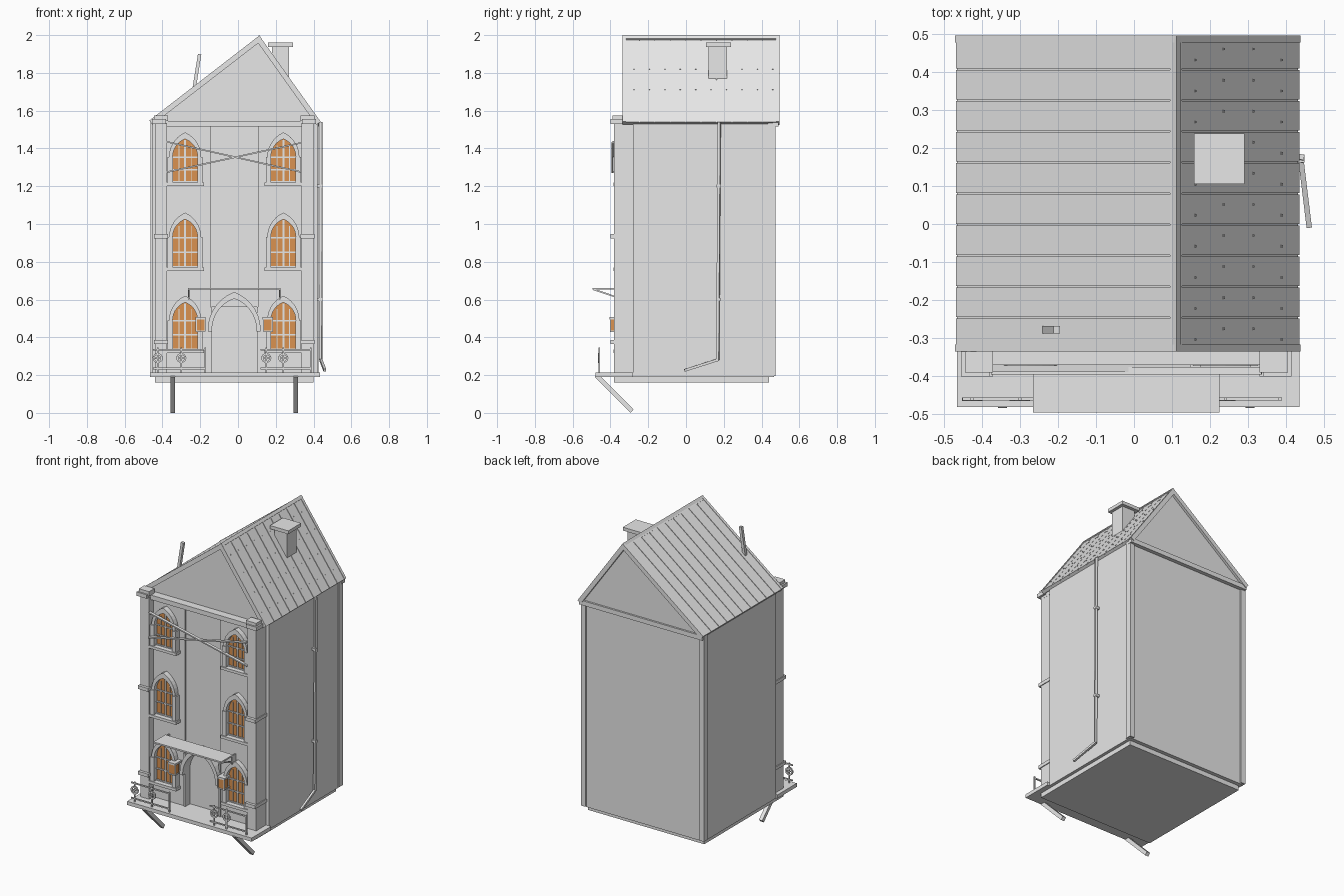
import bpy, bmesh, math
from mathutils import Vector, Matrix

if "Cube" in bpy.data.objects:
    bpy.data.objects.remove(bpy.data.objects["Cube"])


def material(name, rgb):
    m = bpy.data.materials.new(name)
    m.diffuse_color = (*rgb, 1)
    m.use_nodes = True
    m.node_tree.nodes["Principled BSDF"].inputs["Base Color"].default_value = m.diffuse_color
    return m


GREY = material("pale_grey", (0.8, 0.8, 0.8))
AMBER = material("amber_glass", (0.71, 0.29, 0.08))
CX = -0.02  # centre line of the facade


def finish(name, bm, mat=GREY):
    bmesh.ops.recalc_face_normals(bm, faces=bm.faces)
    me = bpy.data.meshes.new(name)
    bm.to_mesh(me)
    bm.free()
    me.materials.append(mat)
    ob = bpy.data.objects.new(name, me)
    bpy.context.collection.objects.link(ob)
    return ob


def box(bm, x0, x1, y0, y1, z0, z1):
    m = Matrix.Translation(((x0 + x1) / 2, (y0 + y1) / 2, (z0 + z1) / 2))
    bmesh.ops.create_cube(bm, size=1, matrix=m @ Matrix.Diagonal((x1 - x0, y1 - y0, z1 - z0, 1)))


def beam(bm, p, q, w, t):
    p, q = Vector(p), Vector(q)
    d = q - p
    m = Matrix.Translation((p + q) / 2) @ d.to_track_quat('Z', 'Y').to_matrix().to_4x4()
    bmesh.ops.create_cube(bm, size=1, matrix=m @ Matrix.Diagonal((w, t, d.length, 1)))


def prism(bm, pts, y0, y1):
    a = [bm.verts.new((x, y0, z)) for x, z in pts]
    b = [bm.verts.new((x, y1, z)) for x, z in pts]
    bm.faces.new(a)
    bm.faces.new(b[::-1])
    for i in range(len(a)):
        j = (i + 1) % len(a)
        bm.faces.new((a[i], b[i], b[j], a[j]))


def arch(cx, w, zb, zs, za, n=7):
    """Pointed arch outline, right foot to left foot."""
    h = za - zs
    r = (w * w + h * h) / (2 * w)
    end = math.atan2(h, r - w)
    half = [(w, zb)] if zb < zs else []
    half += [(w - r + r * math.cos(end * i / n), zs + r * math.sin(end * i / n)) for i in range(n)]
    return [(cx + x, z) for x, z in half] + [(cx, za)] + [(cx - x, z) for x, z in half[::-1]]


def part(name, *boxes):
    bm = bmesh.new()
    for b in boxes:
        box(bm, *b)
    return finish(name, bm)


# Main body, plinth and corner posts
part("house_body", (-0.455, 0.42, -0.28, 0.465, 0.19, 1.545))
part("plinth", (-0.44, 0.40, -0.38, 0.44, 0.16, 0.2))
part("rear_posts", (-0.462, -0.43, 0.435, 0.475, 0.195, 1.54), (0.395, 0.427, 0.435, 0.475, 0.195, 1.54))
part("rear_eave_beam", (-0.46, 0.43, 0.46, 0.49, 1.515, 1.545))

# Facade with a slightly recessed middle bay and a door niche
part("facade_wings", (-0.39, -0.145, -0.338, -0.27, 0.2, 1.53), (0.105, 0.35, -0.338, -0.27, 0.2, 1.53))
part("facade_middle", (-0.15, 0.11, -0.328, -0.27, 0.56, 1.53))
part("door", (-0.145, 0.105, -0.295, -0.27, 0.2, 0.57))
part("front_beam", (-0.44, 0.40, -0.37, -0.28, 1.515, 1.545))

# Front columns with bands and capitals
bm = bmesh.new()
for s in (-1, 1):
    c = CX + s * 0.387
    box(bm, c - 0.032, c + 0.032, -0.382, -0.275, 0.2, 1.535)
    for z in (0.375, 0.935):
        box(bm, c - 0.037, c + 0.037, -0.4, -0.278, z - 0.011, z + 0.011)
    box(bm, c - 0.037, c + 0.037, -0.39, -0.335, 1.545, 1.575)
    box(bm, c + s * 0.01 - 0.037, c + s * 0.01 + 0.037, -0.4, -0.335, 1.53, 1.555)
finish("front_columns", bm)

# Roof: gable block, planked slopes, trims and nails
RIDGE, LEFT, RIGHT = Vector((0.112, 1.993)), Vector((-0.468, 1.545)), Vector((0.435, 1.54))
bm = bmesh.new()
prism(bm, [(-0.435, 1.54), (0.41, 1.54), (0.112, 1.965)], -0.318, 0.478)
finish("gable", bm)


def slope_strip(bm, eave, lift, thick, y0, y1):
    d = (RIDGE - eave).normalized()
    n = Vector((-d.y, d.x))
    if n.y < 0:
        n = -n
    q = [eave + n * lift, RIDGE + n * lift, RIDGE - n * thick, eave - n * thick]
    prism(bm, [tuple(v) for v in q], y0, y1)
    return d, n


deck, planks, rake, nails = (bmesh.new() for _ in range(4))
for eave in (LEFT, RIGHT):
    slope_strip(deck, eave, -0.006, 0.022, -0.328, 0.488)
    step = 0.816 / 10
    for i in range(10):
        y = -0.328 + i * step
        d, n = slope_strip(planks, eave, 0, 0.006, y + 0.002, y + step - 0.002)
        if eave is RIGHT:
            for f in (0.15, 0.38, 0.62, 0.85):
                p = eave + (RIDGE - eave) * f
                yy = y + step * (0.3 if int(f * 100) % 2 else 0.65)
                beam(nails, (p.x, yy, p.y), (p.x + n.x * 0.003, yy, p.y + n.y * 0.003), 0.006, 0.006)
    for y in (-0.335, 0.477):
        slope_strip(rake, eave, 0.003, 0.025, y, y + 0.018)
finish("roof_deck", deck)
finish("roof_planks", planks)
finish("rake_trim", rake)
finish("roof_nails", nails)
bm = bmesh.new()
prism(bm, [(0.099, 1.983), (0.112, 2.0), (0.124, 1.983), (0.112, 1.965)], -0.335, 0.495)
finish("ridge_beam", bm)

# Chimney and leaning stove pipe
part("chimney", (0.18, 0.27, 0.12, 0.217, 1.72, 1.942), (0.158, 0.29, 0.105, 0.238, 1.938, 1.96))
bm = bmesh.new()
beam(bm, (-0.235, -0.278, 1.70), (-0.203, -0.278, 1.9), 0.02, 0.018)
finish("stove_pipe", bm)

# Windows: glass, pointed frame, bars, jambs and sill
glass, frames, bars, sills = (bmesh.new() for _ in range(4))
for c in (CX - 0.26, CX + 0.26):
    for zb, top in ((0.335, 0.62), (0.77, 1.06), (1.22, 1.485)):
        zs = top - 0.13
        outline = arch(c, 0.067, zb, zs, top - 0.035)
        prism(glass, outline, -0.345, -0.335)
        prism(frames, arch(c, 0.085, zs - 0.02, zs, top) + arch(c, 0.066, zs - 0.02, zs, top - 0.035)[::-1],
              -0.372, -0.335)
        for s in (-1, 1):
            x = c + s * 0.079
            box(frames, x - 0.014, x + 0.014, -0.376, -0.335, zb, zs)
        box(bars, c - 0.005, c + 0.005, -0.352, -0.34, zb, top - 0.04)
        for s in (-0.033, 0.033):
            box(bars, c + s - 0.002, c + s + 0.002, -0.35, -0.34, zb, zs + 0.06)
        for f in (0.02, 0.5, 0.98):
            z = zb + (zs - zb) * f
            box(bars, c - 0.066, c + 0.066, -0.352, -0.34, z - 0.004, z + 0.004)
        box(sills, c - 0.1, c + 0.1, -0.383, -0.335, zb - 0.018, zb)
finish("window_glass", glass, AMBER)
finish("window_frames", frames)
finish("window_bars", bars)
finish("window_sills", sills)

# Boards nailed across the top floor
bm = bmesh.new()
beam(bm, (-0.375, -0.379, 1.435), (0.335, -0.379, 1.275), 0.02, 0.008)
beam(bm, (-0.375, -0.385, 1.275), (0.335, -0.385, 1.43), 0.02, 0.008)
finish("crossed_boards", bm)

# Door surround and canopy
bm = bmesh.new()
prism(bm, arch(CX, 0.14, 0.43, 0.44, 0.64) + arch(CX, 0.118, 0.43, 0.44, 0.605)[::-1], -0.375, -0.3)
finish("door_arch", bm)
part("door_jambs", (-0.152, -0.14, -0.345, -0.28, 0.2, 0.56), (0.1, 0.112, -0.345, -0.28, 0.2, 0.56))
part("canopy", (-0.265, 0.225, -0.495, -0.372, 0.652, 0.662))
bm = bmesh.new()
for x in (-0.26, 0.22):
    beam(bm, (x, -0.49, 0.654), (x, -0.375, 0.615), 0.008, 0.008)
    box(bm, x - 0.004, x + 0.004, -0.38, -0.335, 0.6, 0.655)
finish("canopy_brackets", bm)

# Wall lanterns beside the door
bm, caps = bmesh.new(), bmesh.new()
for c in (CX - 0.178, CX + 0.178):
    box(bm, c - 0.022, c + 0.022, -0.4, -0.36, 0.435, 0.495)
    box(caps, c - 0.027, c + 0.027, -0.405, -0.335, 0.495, 0.507)
    box(caps, c - 0.024, c + 0.024, -0.402, -0.335, 0.427, 0.435)
    for sx in (-1, 1):
        x = c + sx * 0.023
        box(caps, x - 0.003, x + 0.003, -0.403, -0.397, 0.43, 0.5)
finish("lantern_glass", bm, AMBER)
finish("lantern_caps", caps)

# Porch slab and diagonal struts
part("porch", (-0.465, 0.435, -0.48, -0.28, 0.19, 0.214))
bm = bmesh.new()
for x in (-0.345, 0.305):
    beam(bm, (x, -0.475, 0.199), (x, -0.286, 0.009), 0.024, 0.024)
finish("porch_struts", bm)

# Railings with small wheel ornaments
bm = bmesh.new()
for x0, x1, wheels in ((-0.45, -0.17, (-0.425, -0.3)), (0.12, 0.387, (0.15, 0.24))):
    for z in (0.235, 0.335):
        box(bm, x0, x1, -0.464, -0.456, z - 0.004, z + 0.004)
    for x in wheels:
        box(bm, x - 0.004, x + 0.004, -0.464, -0.456, 0.21, 0.345)
        box(bm, x - 0.024, x + 0.024, -0.462, -0.458, 0.287, 0.293)
        n = 12
        for i in range(n):
            a, b = (2 * math.pi * k / n for k in (i, i + 1))
            beam(bm, (x + 0.022 * math.cos(a), -0.46, 0.29 + 0.022 * math.sin(a)),
                 (x + 0.022 * math.cos(b), -0.46, 0.29 + 0.022 * math.sin(b)), 0.01, 0.01)
for x in (-0.173, 0.384):
    box(bm, x - 0.004, x + 0.004, -0.464, -0.456, 0.21, 0.345)
finish("railings", bm)

# Drainpipe on the right wall with a slanted outlet
bm = bmesh.new()
beam(bm, (0.44, 0.176, 1.54), (0.438, 0.168, 0.28), 0.014, 0.014)
beam(bm, (0.438, 0.172, 0.282), (0.46, -0.008, 0.225), 0.014, 0.014)
for z in (0.6, 1.2):
    box(bm, 0.415, 0.448, 0.162, 0.182, z - 0.008, z + 0.008)
finish("drainpipe", bm)
